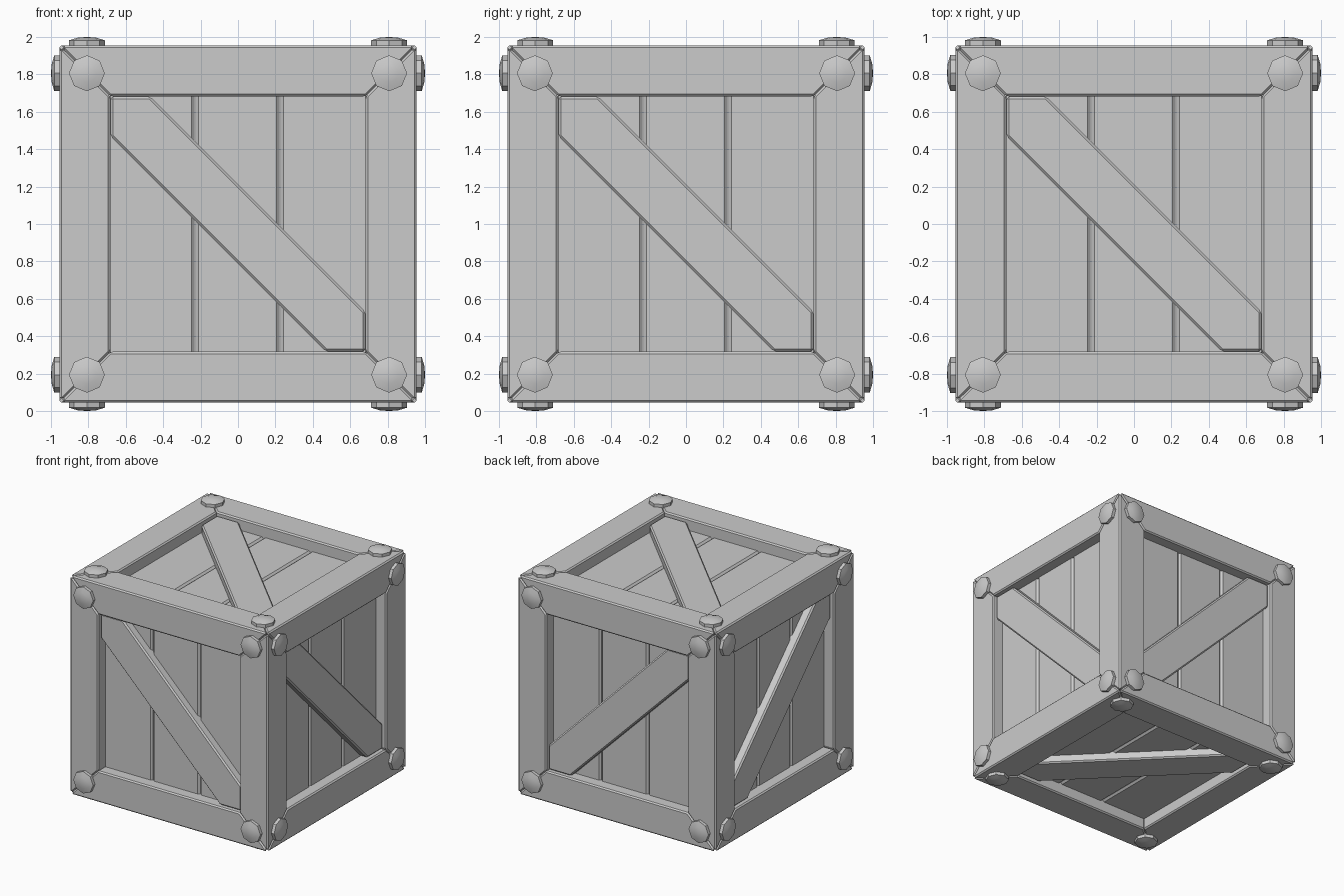
import bpy, bmesh, math
from mathutils import Vector

if "Cube" in bpy.data.objects:
    bpy.data.objects.remove(bpy.data.objects["Cube"])

OUT, INN = 0.955, 0.683      # frame outer half size, opening half size
PANEL, BRACE = 0.855, 0.925  # surface levels of planks and brace

# (u, v, depth) on each face -> world; opposite faces are mirror images
FACES = {
    "front":  lambda u, v, d: (u, -d, v + 1),
    "back":   lambda u, v, d: (u, d, v + 1),
    "right":  lambda u, v, d: (d, u, v + 1),
    "left":   lambda u, v, d: (-d, u, v + 1),
    "top":    lambda u, v, d: (u, v, d + 1),
    "bottom": lambda u, v, d: (u, v, 1 - d),
}


def make(name, solids, bevel=0.0, smooth=False):
    """One object made of several convex solids, each given by its corners."""
    bm = bmesh.new()
    for pts in solids:
        part = bmesh.new()
        for p in pts:
            part.verts.new(p)
        bmesh.ops.convex_hull(part, input=part.verts[:])
        bmesh.ops.dissolve_limit(part, angle_limit=0.01, verts=part.verts[:], edges=part.edges[:])
        bmesh.ops.recalc_face_normals(part, faces=part.faces[:])
        if bevel:
            bmesh.ops.bevel(part, geom=part.edges[:], offset=bevel, offset_type='OFFSET',
                            segments=1, affect='EDGES', clamp_overlap=True)
        tmp = bpy.data.meshes.new("tmp")
        part.to_mesh(tmp)
        part.free()
        bm.from_mesh(tmp)
        bpy.data.meshes.remove(tmp)
    me = bpy.data.meshes.new(name)
    bm.to_mesh(me)
    bm.free()
    if smooth:
        for f in me.polygons:
            f.use_smooth = True
        me.set_sharp_from_angle(angle=math.radians(30))
    ob = bpy.data.objects.new(name, me)
    bpy.context.collection.objects.link(ob)
    return ob


def prism(face, outline, d0, d1):
    return [face(u, v, d) for u, v in outline for d in (d0, d1)]


def rect(u0, u1, v0, v1):
    return [(u0, v0), (u1, v0), (u1, v1), (u0, v1)]


# Edge beams: square section, mitred on both outer faces
for axis, label in enumerate("xyz"):
    beams = []
    for sa in (-1, 1):
        for sb in (-1, 1):
            pts = []
            for a in (INN, OUT):
                for b in (INN, OUT):
                    for end in (-1, 1):
                        p = Vector((0, 0, 0))
                        p[axis] = end * min(a, b)
                        p[(axis + 1) % 3] = sa * a
                        p[(axis + 2) % 3] = sb * b
                        pts.append(p + Vector((0, 0, 1)))
            beams.append(pts)
    make("frame_beams_" + label, beams, bevel=0.011)

for side, face in FACES.items():
    # Three planks with bevelled joints
    cuts = [-0.70, -0.23, 0.225, 0.70]
    make(side + "_planks",
         [prism(face, rect(a + 0.002, b - 0.002, -0.70, 0.70), 0.76, PANEL)
          for a, b in zip(cuts, cuts[1:])], bevel=0.016)

    # Diagonal brace with squared-off ends
    e, w = 0.681, 0.212
    outline = [(-e, e), (w - e, e), (e, w - e), (e, -e), (e - w, -e), (-e, e - w)]
    make(side + "_brace", [prism(face, outline, 0.80, BRACE)], bevel=0.012)

    # Eight-sided domed bolts near the corners
    bolts = []
    for su in (-1, 1):
        for sv in (-1, 1):
            cu, cv = su * 0.808, sv * 0.806
            pts = [face(cu, cv, 1.0)]
            for r, d in ((0.096, 0.92), (0.096, 0.982), (0.05, 0.996)):
                for k in range(8):
                    t = k * math.pi / 4
                    pts.append(face(cu + r * math.cos(t), cv + r * math.sin(t), d))
            bolts.append(pts)
    make(side + "_bolts", bolts, smooth=True)
